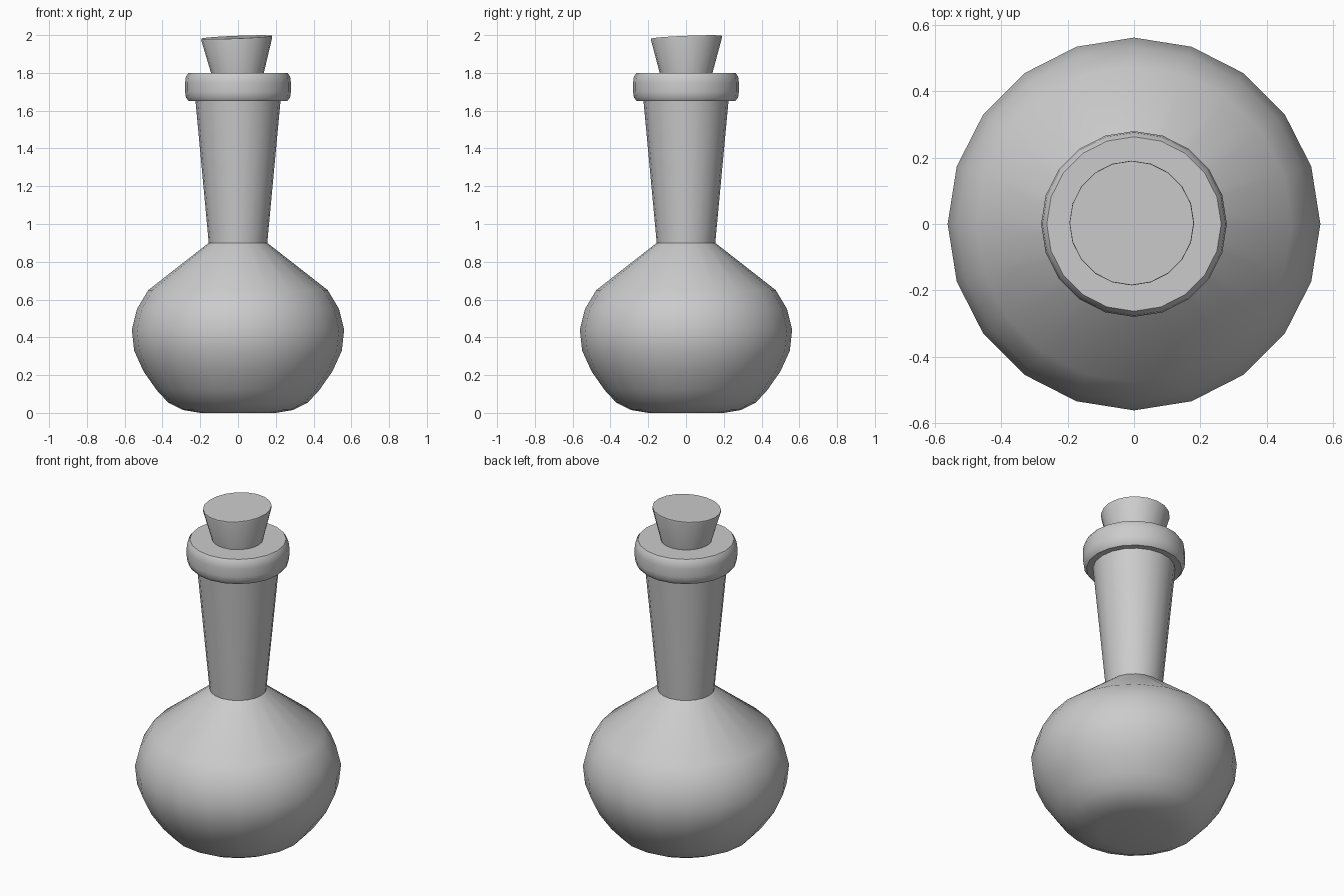
import bpy, bmesh, math

if "Cube" in bpy.data.objects:
    bpy.data.objects.remove(bpy.data.objects["Cube"])

SIDES = 20


def lathe(name, profile, angle=35, deform=None):
    """Revolve an (r, z) profile, bottom to top, and cap both ends."""
    bm = bmesh.new()
    rings = []
    for r, z in profile:
        ring = []
        for i in range(SIDES):
            a = 2 * math.pi * i / SIDES
            ring.append(bm.verts.new((r * math.cos(a), r * math.sin(a), z)))
        rings.append(ring)
    for low, high in zip(rings, rings[1:]):
        for i in range(SIDES):
            j = (i + 1) % SIDES
            bm.faces.new((low[i], low[j], high[j], high[i]))
    bm.faces.new(rings[0][::-1])
    bm.faces.new(rings[-1])
    if deform:
        for v in bm.verts:
            v.co = deform(v.co.copy())
    mesh = bpy.data.meshes.new(name)
    bm.to_mesh(mesh)
    bm.free()
    obj = bpy.data.objects.new(name, mesh)
    bpy.context.collection.objects.link(obj)
    bpy.ops.object.select_all(action='DESELECT')
    obj.select_set(True)
    bpy.context.view_layer.objects.active = obj
    bpy.ops.object.shade_smooth_by_angle(angle=math.radians(angle))
    return obj


# Glass: round belly, flared neck and rounded lip in one profile
lathe("bottle", [
    (0.20, 0.0), (0.29, 0.015), (0.37, 0.055), (0.43, 0.12), (0.50, 0.22),
    (0.55, 0.33), (0.562, 0.44), (0.535, 0.55), (0.475, 0.65),
    (0.155, 0.90), (0.225, 1.65),
    (0.26, 1.65), (0.276, 1.67), (0.28, 1.70), (0.28, 1.75),
    (0.276, 1.78), (0.263, 1.80)])


# Cork: tapered plug, leaning slightly off axis with a sloping top
def lean(p):
    t = (p.z - 1.7) / 0.29
    p.z += 0.04 * (p.x + p.y) * t
    p.x -= 0.007 * t
    p.y += 0.003 * t
    return p


lathe("cork", [(0.113, 1.70), (0.188, 1.98), (0.187, 1.989)], deform=lean)
